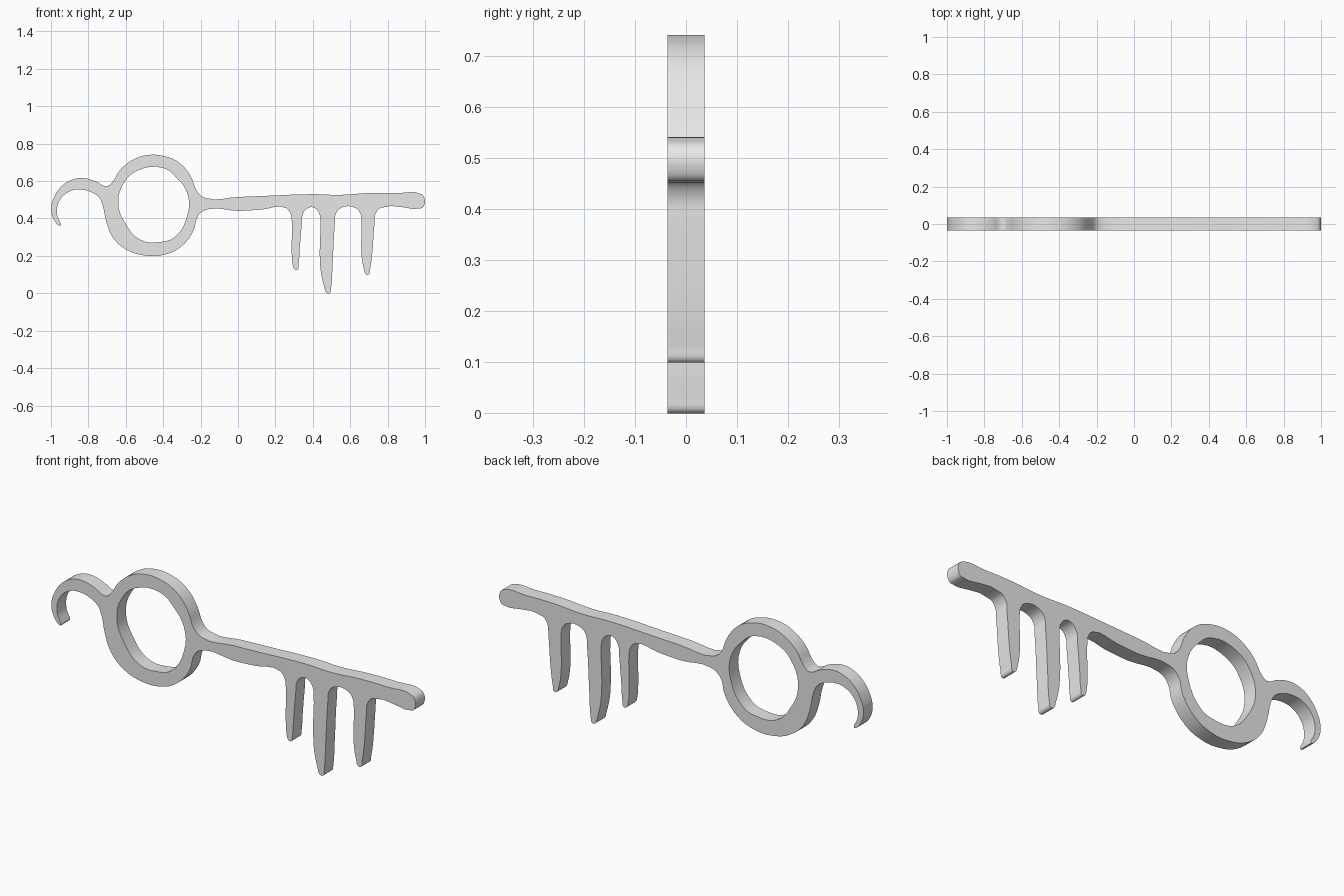
import bpy
import bmesh
from math import radians
from mathutils import Matrix

HALF_DEPTH = 0.036

old_cube = bpy.data.objects.get("Cube")
if old_cube:
    bpy.data.objects.remove(old_cube, do_unlink=True)


def tooth(left, right, tip_left, tip_right, tip, root=0.457):
    """Outline of one hanging tooth, from its right root to its left root."""
    shoulder = root - 0.03
    low = tip + 0.03
    middle = tip + (root - tip) * 0.3
    return [
        (right + 0.033, root),
        (right + 0.006, shoulder),
        (right, shoulder - 0.05),
        (right - 0.013, middle),
        (tip_right + 0.008, low),
        (tip_right, tip),
        (tip_left, tip + 0.003),
        (tip_left - 0.01, low),
        (left, middle),
        (left, shoulder - 0.03),
        (left - 0.006, shoulder),
        (left - 0.033, root),
    ]


def add_loop(curve, points):
    """Add a closed, softly rounded loop to a flat curve."""
    spline = curve.splines.new("BEZIER")
    spline.bezier_points.add(len(points) - 1)
    for knot, (x, z) in zip(spline.bezier_points, points):
        knot.co = (x, z, 0)
    for knot in spline.bezier_points:
        knot.handle_left_type = "AUTO"
        knot.handle_right_type = "AUTO"
    spline.use_cyclic_u = True
    spline.resolution_u = 4


# Ring handle: outer edge in three arcs, and the hole
ring_upper_left = [(-0.68, 0.585), (-0.63, 0.66), (-0.56, 0.715)]
ring_upper_right = [(-0.49, 0.738), (-0.40, 0.735), (-0.31, 0.695),
                    (-0.25, 0.62), (-0.215, 0.54)]
ring_lower = [(-0.21, 0.42), (-0.24, 0.33), (-0.31, 0.245), (-0.40, 0.205),
              (-0.50, 0.202), (-0.60, 0.235), (-0.67, 0.30), (-0.705, 0.385)]
ring_hole = [(-0.54, 0.655), (-0.40, 0.67), (-0.33, 0.62), (-0.27, 0.53),
             (-0.27, 0.42), (-0.34, 0.30), (-0.41, 0.275), (-0.52, 0.285),
             (-0.60, 0.37), (-0.64, 0.48), (-0.61, 0.59)]

# Shaft: top edge with its blunt end, and the plain part of the lower edge
shaft_top = [(-0.175, 0.51), (0, 0.515), (0.15, 0.521), (0.40, 0.53),
             (0.54, 0.526), (0.70, 0.536), (0.85, 0.536), (0.98, 0.53),
             (0.997, 0.51), (0.997, 0.475), (0.982, 0.455)]
shaft_bottom = [(0.12, 0.447), (0, 0.441), (-0.16, 0.449)]

# Teeth, taken from the free end towards the ring
teeth = (tooth(0.66, 0.73, 0.683, 0.698, 0.10)
         + tooth(0.44, 0.518, 0.472, 0.49, 0.001)
         + tooth(0.287, 0.342, 0.302, 0.316, 0.125))

# Curled hook: inner edge to the tip, then back along the outer edge
hook = [(-0.725, 0.475), (-0.745, 0.515), (-0.79, 0.543), (-0.85, 0.555),
        (-0.90, 0.545), (-0.945, 0.51), (-0.967, 0.46), (-0.965, 0.41),
        (-0.948, 0.361), (-0.955, 0.361), (-0.985, 0.395), (-0.999, 0.45),
        (-0.985, 0.51), (-0.94, 0.575), (-0.88, 0.61), (-0.82, 0.615),
        (-0.76, 0.598), (-0.705, 0.573)]

outline = (ring_upper_right + shaft_top + teeth + shaft_bottom
           + ring_lower + hook + ring_upper_left)

# Fill the outline around the hole and give it thickness
profile = bpy.data.curves.new("key_profile", "CURVE")
profile.dimensions = "2D"
profile.fill_mode = "BOTH"
profile.extrude = HALF_DEPTH
add_loop(profile, outline)
add_loop(profile, ring_hole)
profile_object = bpy.data.objects.new("key_profile", profile)
bpy.context.collection.objects.link(profile_object)
bpy.context.view_layer.update()

evaluated = profile_object.evaluated_get(bpy.context.evaluated_depsgraph_get())
mesh = bpy.data.meshes.new_from_object(evaluated)
mesh.name = "key_body"
bpy.data.objects.remove(profile_object, do_unlink=True)

# Stand the plate upright and weld its seams
bm = bmesh.new()
bm.from_mesh(mesh)
bmesh.ops.remove_doubles(bm, verts=bm.verts, dist=0.0001)
bm.transform(Matrix.Rotation(radians(90), 4, "X"))
bmesh.ops.recalc_face_normals(bm, faces=bm.faces)
bm.to_mesh(mesh)
bm.free()

key = bpy.data.objects.new("key_body", mesh)
bpy.context.collection.objects.link(key)

# Plain grey metal
grey = bpy.data.materials.new("light_grey")
grey.use_nodes = True
colour = (0.8, 0.8, 0.8, 1)
grey.diffuse_color = colour
for node in grey.node_tree.nodes:
    if node.type == "BSDF_PRINCIPLED":
        node.inputs["Base Color"].default_value = colour
mesh.materials.clear()
mesh.materials.append(grey)
for face in mesh.polygons:
    face.material_index = 0

# Smooth side walls with crisp rims
bpy.ops.object.select_all(action="DESELECT")
key.select_set(True)
bpy.context.view_layer.objects.active = key
bpy.ops.object.shade_smooth_by_angle(angle=radians(30))
